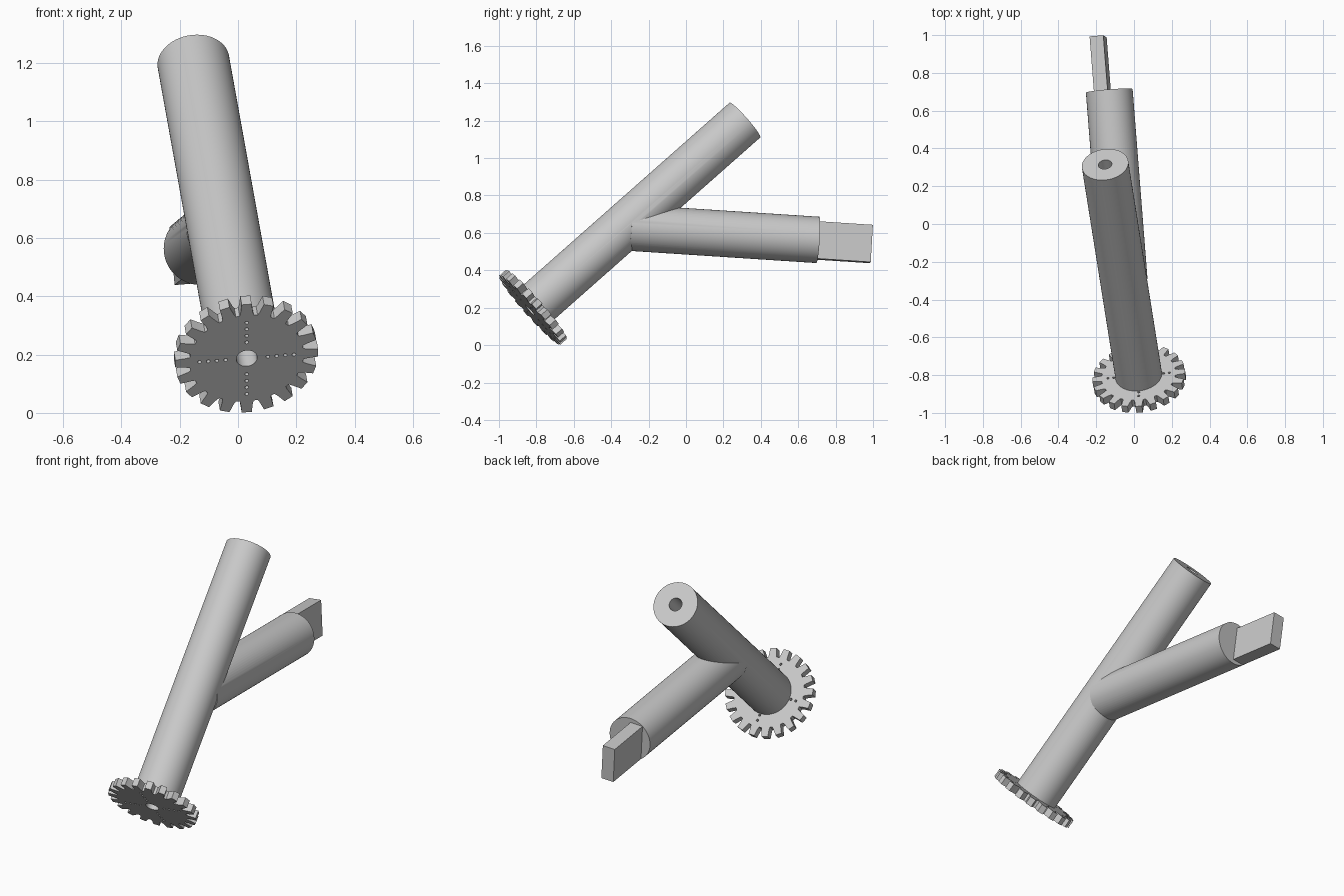
import bpy, bmesh, math
from mathutils import Vector, Matrix

cube = bpy.data.objects.get("Cube")
if cube:
    bpy.data.objects.remove(cube, do_unlink=True)

GREY = bpy.data.materials.new("plain grey")
GREY.use_nodes = True
colour = (0.58, 0.58, 0.58, 1)
GREY.diffuse_color = colour
GREY.node_tree.nodes["Principled BSDF"].inputs["Base Color"].default_value = colour

# Key points
gear_centre = Vector((0.03, -0.835, 0.187))
shaft_top = Vector((-0.153, 0.315, 1.203))
branch_start = Vector((-0.052, -0.30, 0.628))
branch_end = Vector((-0.131, 0.705, 0.5625))
shaft_length = (shaft_top - gear_centre).length
branch_length = (branch_end - branch_start).length
TUBE_R, BORE_R, GEAR_T = 0.124, 0.036, 0.045


def frame(origin, target, hint):
    """Matrix at origin with z aimed at target and x close to hint."""
    z = (target - origin).normalized()
    y = z.cross(Vector(hint)).normalized()
    x = y.cross(z)
    return Matrix.Translation(origin) @ Matrix((x, y, z)).transposed().to_4x4()


def finish(obj):
    """Bake modifiers, then smooth the round faces and keep edges sharp."""
    bpy.ops.object.select_all(action='DESELECT')
    obj.select_set(True)
    bpy.context.view_layer.objects.active = obj
    bpy.ops.object.convert(target='MESH')
    bpy.ops.object.shade_smooth_by_angle(angle=math.radians(25))


def add_mesh(name, bm, matrix):
    mesh = bpy.data.meshes.new(name)
    bm.to_mesh(mesh)
    bm.free()
    mesh.materials.append(GREY)
    obj = bpy.data.objects.new(name, mesh)
    obj.matrix_world = matrix
    bpy.context.collection.objects.link(obj)
    return obj


def cylinder(name, matrix, radius, z0, z1):
    bm = bmesh.new()
    bmesh.ops.create_cone(bm, cap_ends=True, segments=64, radius1=radius,
                          radius2=radius, depth=z1 - z0,
                          matrix=Matrix.Translation((0, 0, (z0 + z1) / 2)))
    return add_mesh(name, bm, matrix)


def boolean(obj, other, operation):
    mod = obj.modifiers.new(operation.lower(), 'BOOLEAN')
    mod.operation = operation
    mod.solver = 'EXACT'
    mod.object = other


def polar(r, a):
    return (r * math.cos(a), r * math.sin(a))


def circle(radius, cx=0, cy=0, count=16):
    points = [polar(radius, math.tau * i / count) for i in range(count)]
    return [(cx + x, cy + y) for x, y in points]


main_frame = frame(gear_centre, shaft_top, (1, 0, 0))
branch_frame = frame(branch_start, branch_end, (1, 0, 0))
blade_frame = frame(branch_end, branch_end * 2 - branch_start, (1, 0, 0.09))

# Forked shaft: long tube joined with the branch, then bored through
shaft = cylinder("forked_shaft", main_frame, TUBE_R, GEAR_T * 0.9, shaft_length)
branch = cylinder("branch_helper", branch_frame, TUBE_R, 0, branch_length)
bore = cylinder("bore_cutter", main_frame, BORE_R, -0.1, shaft_length + 0.1)
for helper in (branch, bore):
    helper.hide_render = True
boolean(shaft, branch, 'UNION')
boolean(shaft, bore, 'DIFFERENCE')
finish(shaft)
for helper in (branch, bore):
    bpy.data.objects.remove(helper, do_unlink=True)

# Gear outline: twenty teeth, centre hole and four rows of pin holes
TEETH = 20
half_tooth = [(0.197, 0.122), (0.212, 0.098), (0.247, 0.07)]
profile = [(r, -a) for r, a in half_tooth] + [(r, a) for r, a in reversed(half_tooth)]
outline = [polar(r, math.tau * i / TEETH + a) for i in range(TEETH) for r, a in profile]
loops = [outline, circle(BORE_R, count=64)]
for arm in range(4):
    for k in range(4):
        loops.append(circle(0.0065, *polar(0.073 + 0.03 * k, arm * math.pi / 2)))

curve = bpy.data.curves.new("gear", 'CURVE')
curve.dimensions = '2D'
curve.fill_mode = 'BOTH'
curve.extrude = GEAR_T / 2
curve.materials.append(GREY)
for loop in loops:
    spline = curve.splines.new('POLY')
    spline.points.add(len(loop) - 1)
    for point, (x, y) in zip(spline.points, loop):
        point.co = (x, y, 0, 1)
    spline.use_cyclic_u = True
gear = bpy.data.objects.new("gear", curve)
gear.matrix_world = main_frame @ Matrix.Translation((0, 0, GEAR_T / 2))
bpy.context.collection.objects.link(gear)
finish(gear)

# Flat blade on one side of the branch end
bm = bmesh.new()
bmesh.ops.create_cube(bm, size=1, matrix=Matrix.Translation((-0.0365, 0, 0.14))
                      @ Matrix.Diagonal((0.073, 0.2, 0.30, 1)))
add_mesh("blade", bm, blade_frame)
